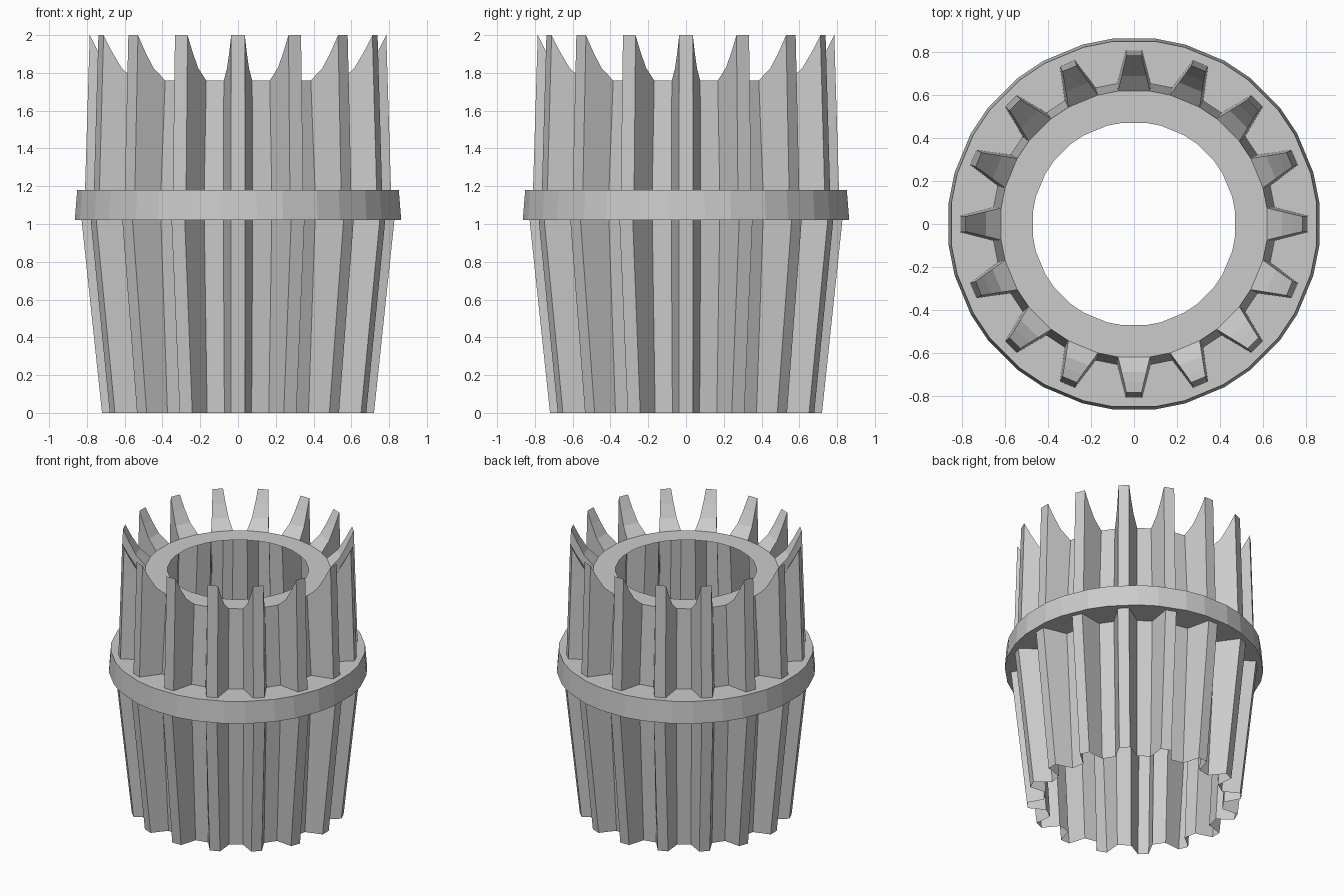
import bpy, bmesh
from math import sin, cos, pi, atan2, hypot

if "Cube" in bpy.data.objects:
    bpy.data.objects.remove(bpy.data.objects["Cube"])

TEETH = 16
bm = bmesh.new()


def point(i, r, side, z):
    # point on tooth i at radial distance r, sideways offset, height z
    a = i * 2 * pi / TEETH
    return bm.verts.new((r * cos(a) - side * sin(a), r * sin(a) + side * cos(a), z))


def star(z, root, tip, root_w, tip_w):
    # toothed loop: root, tip, tip, root for each tooth
    loop = []
    for i in range(TEETH):
        for r, s in ((root, -root_w), (tip, -tip_w), (tip, tip_w), (root, root_w)):
            loop.append(point(i, r, s, z))
    return loop


def collar(z, radius):
    # 32-sided loop whose corners line up with the tooth roots
    loop = []
    a = atan2(0.074, 0.64)
    for i in range(TEETH):
        x, y = radius * cos(a), radius * sin(a)
        for s in (-y, -0.4 * y, 0.4 * y, y):
            loop.append(point(i, x, s, z))
    return loop


def bridge(a, b):
    n = len(a)
    for k in range(n):
        bm.faces.new((a[k], a[(k + 1) % n], b[(k + 1) % n], b[k]))


# Lower ribbed wall and the collar band
loops = [star(0, 0.60, 0.72, 0.072, 0.036),
         star(1.02, 0.655, 0.828, 0.078, 0.038),
         collar(1.02, 0.87), collar(1.18, 0.857),
         star(1.18, 0.655, 0.81, 0.078, 0.038)]
for a, b in zip(loops, loops[1:]):
    bridge(a, b)
low = loops[-1]

# Upper teeth with scooped, pointed tops, and the flat top ring
scoop = [(0.785, 0.036, 2.0), (0.74, 0.046, 1.91), (0.69, 0.058, 1.825), (0.62, 0.075, 1.76)]
left = [[point(i, r, -s, z) for r, s, z in scoop] for i in range(TEETH)]
right = [[point(i, r, s, z) for r, s, z in scoop] for i in range(TEETH)]
a = atan2(0.075, 0.62)
hole = [[point(i, 0.475 * cos(a), s * 0.475 * sin(a), 1.76) for s in (-1, 1)] for i in range(TEETH)]
for i in range(TEETH):
    j = (i + 1) % TEETH
    rl, tl, tr, rr = low[4 * i:4 * i + 4]
    L, R = left[i], right[i]
    bm.faces.new([rl, tl] + L)
    bm.faces.new([rr] + R[::-1] + [tr])
    bm.faces.new((tl, tr, R[0], L[0]))
    for k in range(3):
        bm.faces.new((L[k], R[k], R[k + 1], L[k + 1]))
    bm.faces.new((rr, low[4 * j], left[j][3], R[3]))
    bm.faces.new((L[3], R[3], hole[i][1], hole[i][0]))
    bm.faces.new((R[3], left[j][3], hole[j][0], hole[i][1]))

bmesh.ops.recalc_face_normals(bm, faces=bm.faces)
mesh = bpy.data.meshes.new("ribbed_sleeve")
bm.to_mesh(mesh)
bm.free()
obj = bpy.data.objects.new("ribbed_sleeve", mesh)
bpy.context.collection.objects.link(obj)
